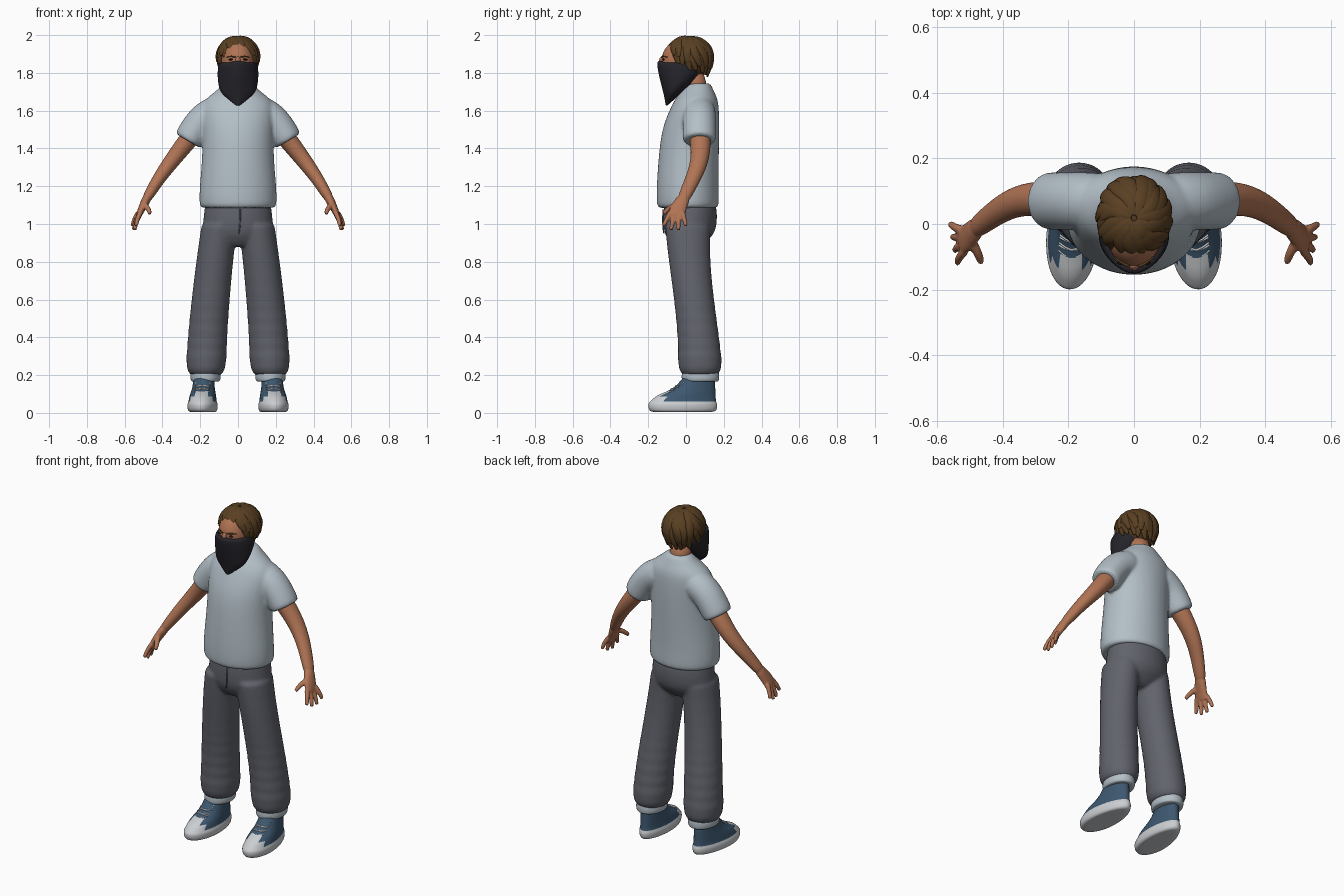
import bpy, bmesh, math, random
from mathutils import Vector, Matrix

random.seed(4)
if "Cube" in bpy.data.objects:
    bpy.data.objects.remove(bpy.data.objects["Cube"])


def material(name, *rgb):
    mat = bpy.data.materials.new(name)
    mat.use_nodes = True
    mat.diffuse_color = (*rgb, 1)
    mat.node_tree.nodes["Principled BSDF"].inputs["Base Color"].default_value = (*rgb, 1)
    return mat


SHIRT = material("pale blue grey cloth", .45, .52, .57)
TROUSERS = material("slate grey cloth", .12, .125, .15)
SKIN = material("tan skin", .44, .175, .09)
HAIR = material("brown hair", .1, .05, .016)
SCARF = material("black cloth", .018, .018, .024)
SHOE = material("denim blue canvas", .047, .096, .16)
WHITE = material("white rubber", .6, .62, .64)
EYE = material("dark eye", .02, .012, .01)


def mix(start, end, t):
    return start + (end - start) * t


def skin_rings(bm, rings, sides, taper=0.0):
    """Join ovals given as (centre, across vector, depth vector) into a closed skin."""
    first, last = rings[0], rings[-1]
    rings = [(first[0], first[1] * .8, first[2] * .8), *rings, (last[0], last[1] * .8, last[2] * .8)]
    loops = []
    for centre, across, depth in rings:
        loop = []
        for k in range(sides):
            angle = math.tau * (k + .5) / sides
            s = math.sin(angle)
            offset = across * math.cos(angle) * (1 - taper * s) + depth * s
            loop.append(bm.verts.new(centre + offset))
        loops.append(loop)
    for lower, upper in zip(loops, loops[1:]):
        for k in range(sides):
            n = (k + 1) % sides
            bm.faces.new((lower[k], lower[n], upper[n], upper[k]))
    bm.faces.new(loops[0][::-1])
    bm.faces.new(loops[-1])


def stack(bm, x, profile, sides=24, taper=0.0):
    """Level ovals from (height, half width, front y, back y)."""
    skin_rings(bm, [(Vector((x, (front + back) / 2, z)), Vector((half, 0, 0)),
                     Vector((0, (back - front) / 2, 0))) for z, half, front, back in profile],
               sides, taper)


def tube(bm, path, across, depth, sides=16, toward=(0, 1, 0)):
    """Ovals square to a path; across and depth are radii as functions of 0 to 1."""
    path = [Vector(p) for p in path]
    rings = []
    last = len(path) - 1
    for i, point in enumerate(path):
        tangent = (path[min(i + 1, last)] - path[max(i - 1, 0)]).normalized()
        v = Vector(toward)
        v = (v - tangent * v.dot(tangent)).normalized()
        rings.append((point, v.cross(tangent) * across(i / last), v * depth(i / last)))
    skin_rings(bm, rings, sides)


def taper_from(start, end):
    return lambda t: mix(start, end, t)


def ellipsoid(bm, centre, size):
    bmesh.ops.create_uvsphere(bm, u_segments=32, v_segments=20, radius=1,
                              matrix=Matrix.Translation(centre) @ Matrix.Diagonal((*size, 1)))


def finish(bm, name, *mats, subsurf=0, voxel=0, mirror=False):
    bmesh.ops.recalc_face_normals(bm, faces=bm.faces)
    mesh = bpy.data.meshes.new(name)
    bm.to_mesh(mesh)
    bm.free()
    for mat in mats:
        mesh.materials.append(mat)
    mesh.shade_smooth()
    ob = bpy.data.objects.new(name, mesh)
    bpy.context.collection.objects.link(ob)
    if mirror:
        ob.modifiers.new("mirror", "MIRROR").use_mirror_merge = False
    if subsurf:
        smoother = ob.modifiers.new("subsurf", "SUBSURF")
        smoother.levels = smoother.render_levels = subsurf
    if voxel:
        blend = ob.modifiers.new("blend", "REMESH")
        blend.mode, blend.voxel_size, blend.use_smooth_shade = "VOXEL", voxel, True
        ob.modifiers.new("relax", "SMOOTH").iterations = 4


# Shirt: torso and two sleeves blended together
bm = bmesh.new()
stack(bm, 0, [(1.085, .2, -.15, .17), (1.11, .207, -.157, .176), (1.2, .205, -.157, .172),
              (1.35, .19, -.147, .175), (1.5, .19, -.13, .178), (1.6, .2, -.09, .176),
              (1.66, .18, -.06, .17), (1.7, .12, -.03, .15), (1.745, .075, .01, .13)])
for side in (1, -1):
    tube(bm, [(side * .1, .07, 1.6), (side * .18, .07, 1.565), (side * .235, .07, 1.49),
              (side * .265, .07, 1.44)], taper_from(.09, .08), taper_from(.09, .09))
finish(bm, "shirt", SHIRT, subsurf=2, voxel=.009)

# Trousers: hips and two baggy legs with folds near the hem
bm = bmesh.new()
stack(bm, 0, [(1.13, .17, -.11, .15), (1.08, .18, -.12, .166), (1, .187, -.122, .166),
              (.94, .19, -.115, .15), (.88, .11, -.07, .08)])
for side in (1, -1):
    profile = []
    for i in range(25):
        t = i / 24
        z = mix(1, .2, t)
        gather = min(1, .8 + 4 * (z - .2))
        fold = .004 * t * math.sin(z * 90)
        middle = .01 + .065 * t * t * (3 - 2 * t)
        depth = gather * (.107 + .015 * (2 * t - 1) ** 2 + fold)
        profile.append((z, gather * (.095 + .013 * t + fold), middle - depth, middle + depth))
    start = len(bm.verts)
    stack(bm, 0, profile)
    bm.verts.ensure_lookup_table()
    for v in bm.verts[start:]:   # spread the leg outward toward the foot
        v.co.x += side * (.17 - .072 * max(0, (v.co.z - .2) / .8) ** 1.5)
finish(bm, "trousers", TROUSERS, subsurf=1, voxel=.009)

# Fly seam on the trousers
bm = bmesh.new()
tube(bm, [(.012, -.121, 1.08), (.012, -.124, 1), (.004, -.117, .95)],
     taper_from(.004, .004), taper_from(.004, .004), sides=8)
finish(bm, "fly_seam", TROUSERS, subsurf=1)

# Turned-up cuffs
bm = bmesh.new()
stack(bm, .172, [(.165, .075, -.02, .173), (.18, .081, -.024, .177),
                 (.205, .081, -.024, .177), (.22, .075, -.02, .173)])
finish(bm, "trouser_cuffs", SHIRT, subsurf=2, mirror=True)

# Arms with palms, four spread fingers and a thumb
bm = bmesh.new()
wrist = (.48, -.01, 1.14)
tube(bm, [(.22, .07, 1.5), (.3, .08, 1.4), (.365, .068, 1.315), (.42, .037, 1.24), wrist],
     taper_from(.055, .028), taper_from(.06, .035))
tube(bm, [wrist, (.5, -.032, 1.1), (.515, -.046, 1.07), (.527, -.053, 1.04)],
     taper_from(.026, .015), lambda t: .034 + .012 * math.sin(2 * t))
for i in range(4):
    s = i / 3
    reach = math.sin(math.pi * mix(.15, .85, s))
    base = Vector((mix(.516, .527, s), mix(-.083, -.018, s), 1.07 - .02 * reach))
    tip = Vector((mix(.54, .56, s), mix(-.12, 0, s), 1.01 - .045 * reach))
    knuckle = base.lerp(tip, .5) + Vector((.006, 0, 0))
    tube(bm, [base, knuckle, tip], taper_from(.015, .011), taper_from(.015, .011), 10, (1, .3, 0))
tube(bm, [(.498, -.05, 1.105), (.476, -.088, 1.085), (.466, -.118, 1.055)],
     taper_from(.017, .012), taper_from(.017, .012), 10, (1, .3, 0))
finish(bm, "arms", SKIN, subsurf=2, voxel=.0055, mirror=True)

# Head, nose bridge and neck
bm = bmesh.new()
ellipsoid(bm, (0, -.01, 1.86), (.09, .12, .122))
ellipsoid(bm, (0, -.127, 1.858), (.014, .016, .03))
tube(bm, [(0, .065, 1.66), (0, .05, 1.74), (0, .03, 1.82)], taper_from(.062, .056), taper_from(.06, .056))
finish(bm, "head", SKIN)

# Eyes and brows
bm = bmesh.new()
ellipsoid(bm, (.036, -.119, 1.871), (.014, .005, .005))
finish(bm, "eyes", EYE, mirror=True)
bm = bmesh.new()
tube(bm, [(.014, -.129, 1.884), (.036, -.121, 1.889), (.06, -.1, 1.884)],
     taper_from(.005, .003), taper_from(.005, .003), 8, (0, 0, 1))
finish(bm, "eyebrows", HAIR, subsurf=1, mirror=True)

# Face scarf draped to a point
bm = bmesh.new()
stack(bm, 0, [(1.855, .1, -.148, .1), (1.835, .107, -.148, .1), (1.79, .11, -.14, .08),
              (1.745, .106, -.128, .04), (1.7, .097, -.116, -.015), (1.67, .066, -.108, -.05),
              (1.628, .01, -.1, -.09)])
for v in bm.verts:   # ridge down the centre, raised over the nose
    if v.co.y < -.08:
        ridge = max(0, 1 - abs(v.co.x) / .05)
        v.co.y -= .008 * ridge
        if v.co.z > 1.84:
            v.co.z += .012 * ridge
finish(bm, "face_scarf", SCARF, subsurf=2)

# Hair: inner cap plus layers of swirling locks
bm = bmesh.new()
ellipsoid(bm, (0, .032, 1.882), (.102, .108, .108))


def lock(angle, end, scale, width):
    """One tapered lock running over the dome from the crown."""
    path = []
    for i in range(7):
        t = i / 6
        phi = math.radians(mix(4, end, t))
        a = angle + .35 * t + .09 * math.sin(t * 7 + angle * 5)
        out = scale * (math.sin(phi) if phi < math.pi / 2 else 1 - .22 * (phi - math.pi / 2))
        path.append((.108 * out * math.cos(a), .018 + .122 * out * math.sin(a),
                     1.872 + .112 * scale * math.cos(phi)))

    def swell(t):
        return math.sin(math.pi * mix(.12, .92, t)) ** .7

    side = (-math.sin(angle + .2), math.cos(angle + .2), 0)
    tube(bm, path, lambda t: .014 * swell(t), lambda t: width * swell(t), 8, side)


def hem(angle):
    s = math.sin(angle + .35)
    return 82 if s < -.72 else 118 + 24 * s


for count, reach, scale, width in ((19, 1, 1, .027), (16, .82, 1.05, .029), (11, .55, 1.05, .028)):
    for i in range(count):
        angle = math.tau * (i + random.uniform(-.25, .25)) / count
        lock(angle, hem(angle) * reach + random.uniform(-5, 5), scale, width)
finish(bm, "hair", HAIR, subsurf=1)

# Shoes: rubber sole and toe cap, canvas upper
turn = Matrix.Rotation(math.radians(4), 3, "Z")
heel = Vector((.172, .1, 0))
bm = bmesh.new()
stack(bm, .178, [(.005, .075, -.195, .16), (.03, .08, -.202, .166), (.05, .08, -.202, .166),
                 (.055, .074, -.195, .16), (.09, .07, -.165, .157), (.112, .064, -.105, .156),
                 (.14, .057, -.05, .155), (.2, .054, -.01, .15)], sides=32, taper=.12)
for f in bm.faces:
    c = f.calc_center_median()
    f.material_index = int(c.z < .054 or (c.y < -.11 and c.z < .105))
bmesh.ops.rotate(bm, cent=heel, matrix=turn, verts=bm.verts)
finish(bm, "shoes", SHOE, WHITE, subsurf=1, mirror=True)

# Crossed laces up the instep
bm = bmesh.new()
for i in range(5):
    y, z = -.112 + .024 * i, .108 + .0165 * i
    for d in (.04, -.04):
        tube(bm, [(.178 - d, y + .02, z - .004), (.178, y, z + .003), (.178 + d, y + .028, z + .004)],
             taper_from(.004, .004), taper_from(.004, .004), 6)
bmesh.ops.rotate(bm, cent=heel, matrix=turn, verts=bm.verts)
finish(bm, "shoe_laces", WHITE, subsurf=1, mirror=True)
